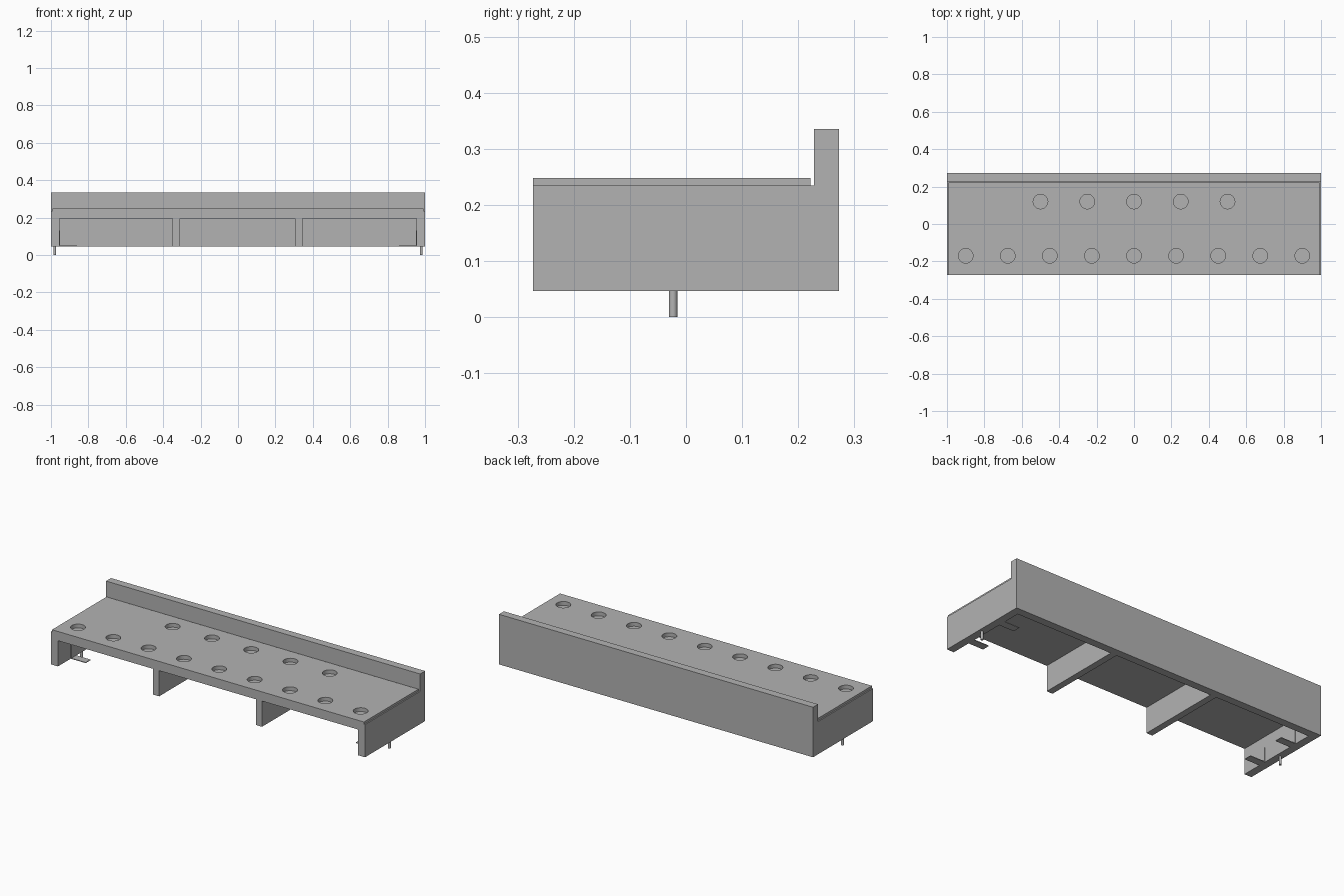
import bpy, bmesh

cube = bpy.data.objects.get("Cube")
if cube:
    bpy.data.objects.remove(cube, do_unlink=True)

grey = bpy.data.materials.new("mid_grey")
grey.use_nodes = True
COLOUR = (0.45, 0.45, 0.45, 1)
grey.diffuse_color = COLOUR
grey.node_tree.nodes["Principled BSDF"].inputs["Base Color"].default_value = COLOUR

FRONT, BACK = -0.273, 0.273
WALL_FRONT = 0.228
BOTTOM, CEILING, DECK, TOP = 0.047, 0.195, 0.235, 0.248
INNER = 0.955


def finish(name, bm):
    bmesh.ops.recalc_face_normals(bm, faces=bm.faces)
    mesh = bpy.data.meshes.new(name)
    bm.to_mesh(mesh)
    bm.free()
    mesh.materials.append(grey)
    obj = bpy.data.objects.new(name, mesh)
    bpy.context.collection.objects.link(obj)
    return obj


def prism(name, outline, y0, y1):
    """Extrude an x-z outline from y0 to y1."""
    bm = bmesh.new()
    face = bm.faces.new([bm.verts.new((x, y0, z)) for x, z in outline])
    new = bmesh.ops.extrude_face_region(bm, geom=[face])["geom"]
    verts = [v for v in new if isinstance(v, bmesh.types.BMVert)]
    bmesh.ops.translate(bm, verts=verts, vec=(0, y1 - y0, 0))
    return finish(name, bm)


def box(name, x0, x1, y0, y1, z0, z1):
    return prism(name, [(x0, z0), (x1, z0), (x1, z1), (x0, z1)], y0, y1)


def cylinders(name, points, radius, z0, z1, sides):
    bm = bmesh.new()
    for x, y in points:
        part = bmesh.ops.create_cone(bm, cap_ends=True, segments=sides,
                                     radius1=radius, radius2=radius, depth=z1 - z0)
        bmesh.ops.translate(bm, verts=part["verts"], vec=(x, y, (z0 + z1) / 2))
    return finish(name, bm)


def smooth(obj):
    bpy.ops.object.select_all(action="DESELECT")
    obj.select_set(True)
    bpy.context.view_layer.objects.active = obj
    bpy.ops.object.shade_smooth_by_angle()


# Deck with end walls and two dividers, as one comb-shaped section
comb = [(-1, DECK), (-1, BOTTOM)]
for left, right in [(-INNER, -0.349), (-0.311, 0.306), (0.344, INNER)]:
    comb += [(left, BOTTOM), (left, CEILING), (right, CEILING), (right, BOTTOM)]
comb += [(1, BOTTOM), (1, DECK)]
deck = prism("deck_and_supports", comb, FRONT, WALL_FRONT)

# Raised top panel and tall back wall
panel = box("top_panel", -0.993, 0.993, FRONT, 0.222, DECK, TOP)
box("back_wall", -1, 1, WALL_FRONT, BACK, BOTTOM, 0.335)

# Two rows of shallow round pockets
pockets = [(-0.9 + 0.225 * i, -0.17) for i in range(9)]
pockets += [(-0.5 + 0.25 * i, 0.12) for i in range(5)]
cutter = cylinders("pocket_cutter", pockets, 0.039, TOP - 0.022, TOP + 0.05, 40)
cutter.hide_render = True
for obj in (deck, panel):
    mod = obj.modifiers.new("pockets", "BOOLEAN")
    mod.operation = "DIFFERENCE"
    mod.solver = "EXACT"
    mod.object = cutter
    bpy.context.view_layer.objects.active = obj
    bpy.ops.object.modifier_apply(modifier=mod.name)
    smooth(obj)
bpy.data.objects.remove(cutter, do_unlink=True)

# Locating pegs and thin L-shaped clips at both ends
for side, label in ((1, "left"), (-1, "right")):
    smooth(cylinders(f"peg_{label}", [(side * 0.98, -0.023)], 0.0075, 0, BOTTOM + 0.01, 20))
    for y, place in ((-0.135, "front"), (0.105, "rear")):
        clip = [(INNER, BOTTOM), (0.86, BOTTOM), (0.86, 0.051),
                (0.951, 0.051), (0.951, 0.13), (INNER, 0.13)]
        prism(f"clip_{place}_{label}", [(side * x, z) for x, z in clip],
              y - 0.022, y + 0.022)
